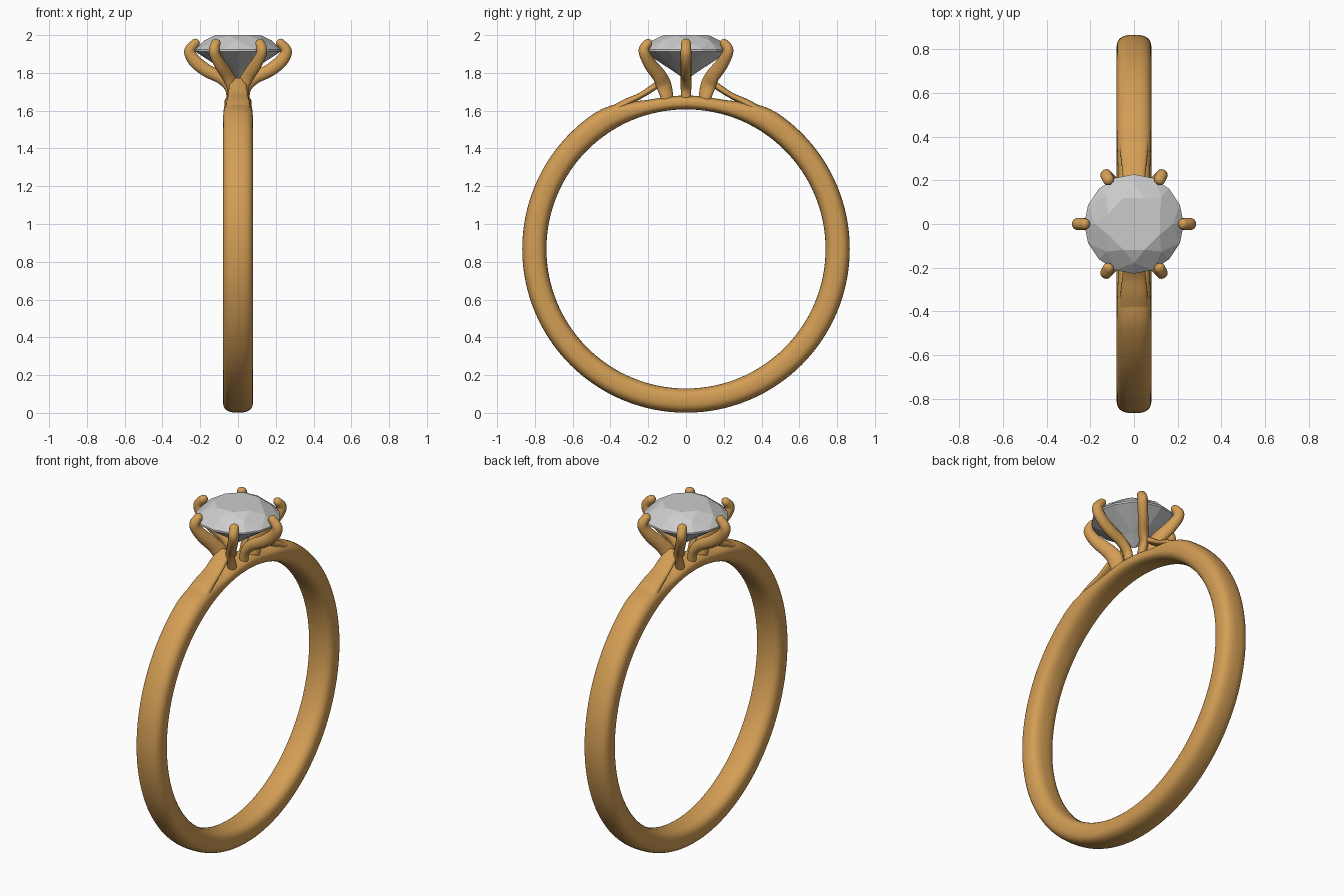
import bpy, bmesh, math
from mathutils import Vector

if "Cube" in bpy.data.objects:
    bpy.data.objects.remove(bpy.data.objects["Cube"])

gold = bpy.data.materials.new("gold")
gold.diffuse_color = (0.65, 0.34, 0.09, 1)
gold.use_nodes = True
gold.node_tree.nodes["Principled BSDF"].inputs["Base Color"].default_value = gold.diffuse_color


def finish(name, bm, mat=None, smooth=True):
    bmesh.ops.recalc_face_normals(bm, faces=bm.faces[:])
    me = bpy.data.meshes.new(name)
    bm.to_mesh(me)
    bm.free()
    ob = bpy.data.objects.new(name, me)
    bpy.context.collection.objects.link(ob)
    if mat:
        me.materials.append(mat)
    for p in me.polygons:
        p.use_smooth = smooth
    return ob


def spline(keys, steps=7):
    """Catmull-Rom through (x, y, z, half_width, half_thickness) keys."""
    k = [keys[0]] + keys + [keys[-1]]
    out = []
    for i in range(1, len(k) - 2):
        for s in range(steps):
            t = s / steps
            out.append([0.5 * (2 * b + (c - a) * t + (2 * a - 5 * b + 4 * c - d) * t * t
                               + (3 * b - a - 3 * c + d) * t ** 3)
                        for a, b, c, d in zip(*k[i - 1:i + 3])])
    return out + [list(keys[-1])]


def sweep(name, pts, side, power=2.0, closed=False, seg=20):
    """Sweep a superellipse along pts, its width lying along side."""
    n = len(pts)
    P = [Vector(p[:3]) for p in pts]
    rows = []
    for i in range(n):
        a, b = (P[i - 1], P[(i + 1) % n]) if closed else (P[max(i - 1, 0)], P[min(i + 1, n - 1)])
        rows.append((P[i], (b - a).normalized(), pts[i][3], pts[i][4]))
    if not closed:  # rounded ends
        def cap(r, sgn):
            p, t, w, h = r
            return [(p + t * sgn * h * math.sin(q), t, w * math.cos(q), h * math.cos(q))
                    for q in (0.4, 0.8, 1.15, 1.45)]
        rows = cap(rows[0], -1)[::-1] + rows + cap(rows[-1], 1)
    bm = bmesh.new()
    rings = []
    for p, t, w, h in rows:
        s = (side - t * t.dot(side)).normalized()
        u = t.cross(s)
        ring = []
        for j in range(seg):
            a = 2 * math.pi * j / seg
            c, d = math.cos(a), math.sin(a)
            ring.append(bm.verts.new(p + s * w * math.copysign(abs(c) ** (2 / power), c)
                                     + u * h * math.copysign(abs(d) ** (2 / power), d)))
        rings.append(ring)
    m = len(rings)
    for i in range(m if closed else m - 1):
        A, B = rings[i], rings[(i + 1) % m]
        for j in range(seg):
            k = (j + 1) % seg
            bm.faces.new((A[j], A[k], B[k], B[j]))
    if not closed:
        bm.faces.new(rings[0])
        bm.faces.new(rings[-1])
    return finish(name, bm, gold)


# Band: constant inner radius, thinner under the setting
band = []
for i in range(128):
    a = 2 * math.pi * i / 128
    off = min(a, 2 * math.pi - a)
    f = min(1, max(0, (off - 0.2) / 0.4))
    f = f * f * (3 - 2 * f)
    ri, ro = 0.739, 0.812 + 0.055 * f
    r = (ri + ro) / 2
    band.append((0, r * math.sin(a), 0.868 + r * math.cos(a), 0.072 + 0.008 * f, (ro - ri) / 2))
sweep("band", band, Vector((1, 0, 0)), 2.7, True, 32)

# Shoulders rising from the band to the setting
for s, tag in ((-1, "front"), (1, "back")):
    keys = [(0, s * .50, 1.523, .070, .034), (0, s * .41, 1.580, .070, .030),
            (0, s * .32, 1.640, .062, .021), (0, s * .24, 1.680, .053, .016),
            (0, s * .17, 1.725, .047, .018), (0, s * .13, 1.755, .040, .018)]
    sweep(tag + "_shoulder", spline(keys), Vector((1, 0, 0)), 2.5)

# Side prongs
for s, tag in ((-1, "left"), (1, "right")):
    keys = [(s * .038, 0, 1.66, .026, .022), (s * .046, 0, 1.72, .028, .025),
            (s * .090, 0, 1.772, .028, .031), (s * .165, 0, 1.812, .028, .034),
            (s * .228, 0, 1.862, .028, .034), (s * .256, 0, 1.915, .028, .029),
            (s * .226, 0, 1.957, .026, .024)]
    sweep(tag + "_prong", spline(keys), Vector((0, 1, 0)))

# Four diagonal prongs
for sx in (-1, 1):
    for sy in (-1, 1):
        keys = [(sx * .032, sy * .100, 1.67, .024, .036), (sx * .030, sy * .118, 1.735, .025, .044),
                (sx * .055, sy * .142, 1.785, .027, .040), (sx * .092, sy * .185, 1.840, .028, .036),
                (sx * .121, sy * .216, 1.893, .028, .030), (sx * .126, sy * .222, 1.927, .027, .028),
                (sx * .117, sy * .202, 1.957, .026, .023)]
        name = ("front" if sy < 0 else "back") + ("_left" if sx < 0 else "_right") + "_prong"
        sweep(name, spline(keys), Vector((-sx * .87 * sy, .5, 0)) * sy)

# Brilliant-cut gem
bm = bmesh.new()


def ring(n, r, z, off=0.0):
    return [bm.verts.new((r * math.cos(2 * math.pi * (i + off) / n),
                          r * math.sin(2 * math.pi * (i + off) / n), z)) for i in range(n)]


table = ring(8, .128, 2.0, .5)
star = ring(8, .178, 1.972)
girdle = ring(16, .228, 1.924)
lower = ring(16, .228, 1.914)
pav = ring(8, .075, 1.814)
culet = bm.verts.new((0, 0, 1.763))
bm.faces.new(table)
for i in range(8):
    j, g = (i + 1) % 8, 2 * i
    g1, g2, gm = g + 1, (g + 2) % 16, (g - 1) % 16
    bm.faces.new((table[i - 1], star[i], table[i]))
    bm.faces.new((star[i], girdle[g1], star[j], table[i]))
    for a, b in ((gm, g), (g, g1)):
        bm.faces.new((star[i], girdle[a], girdle[b]))
        bm.faces.new((girdle[a], lower[a], lower[b], girdle[b]))
        bm.faces.new((pav[i], lower[b], lower[a]))
    bm.faces.new((pav[i], pav[j], lower[g1]))
    bm.faces.new((pav[i], culet, pav[j]))
finish("gem", bm, None, False)
